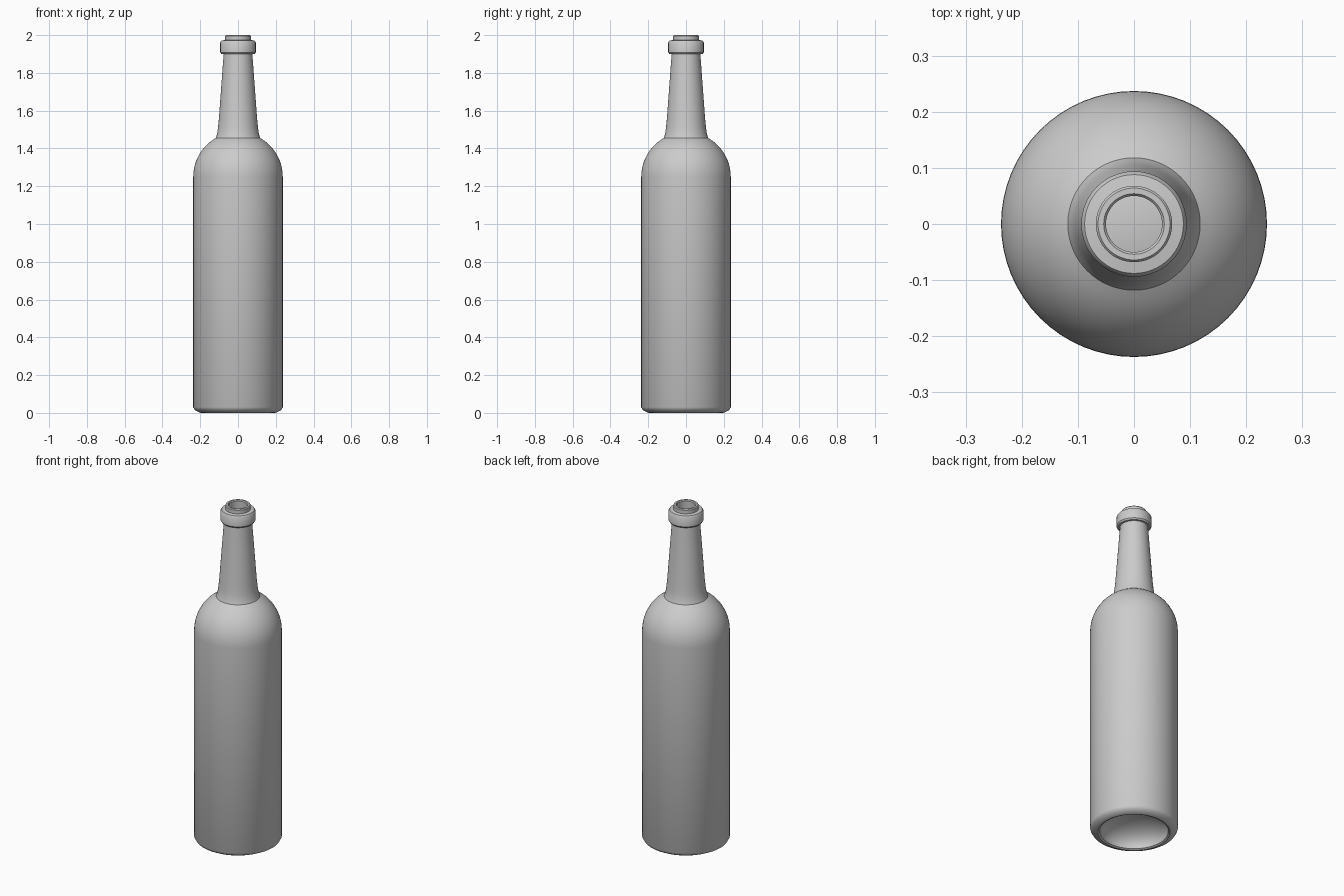
import bpy, bmesh, math

if "Cube" in bpy.data.objects:
    bpy.data.objects.remove(bpy.data.objects["Cube"])


def arc(r0, z0, r1, z1, n, quarter_start):
    """Quarter-ellipse points between two profile points, ends included."""
    pts = []
    for i in range(n + 1):
        a = math.pi / 2 * i / n
        s, c = math.sin(a), 1 - math.cos(a)
        u, v = (c, s) if quarter_start == "vertical" else (s, c)
        pts.append((r0 + (r1 - r0) * u, z0 + (z1 - z0) * v))
    return pts


def shoulder(r, z0, r_end, height, n=12):
    """Elliptical shoulder from the wall up to the neck radius."""
    end = math.acos(r_end / r)
    return [(r * math.cos(end * i / n), z0 + height * math.sin(end * i / n) / math.sin(end))
            for i in range(n + 1)]


def lathe(name, profile, segments=64):
    bm = bmesh.new()
    verts = [bm.verts.new((r, 0, z)) for r, z in profile]
    edges = [bm.edges.new(p) for p in zip(verts, verts[1:])]
    bmesh.ops.spin(bm, geom=verts + edges, cent=(0, 0, 0), axis=(0, 0, 1),
                   angle=2 * math.pi, steps=segments, use_merge=True)
    bmesh.ops.remove_doubles(bm, verts=bm.verts, dist=1e-5)
    bmesh.ops.recalc_face_normals(bm, faces=bm.faces)
    mesh = bpy.data.meshes.new(name)
    bm.to_mesh(mesh)
    bm.free()
    obj = bpy.data.objects.new(name, mesh)
    bpy.context.collection.objects.link(obj)
    bpy.context.view_layer.objects.active = obj
    obj.select_set(True)
    bpy.ops.object.shade_smooth_by_angle(angle=math.radians(35))
    return obj


# hollow underside, base edge and straight wall
outer = arc(0, 0.11, 0.185, 0.005, 10, "horizontal")
outer += [(0.195, 0), (0.205, 0.002), (0.228, 0.014), (0.237, 0.03), (0.237, 1.25)]
# shoulder and tapering neck
outer += shoulder(0.237, 1.25, 0.118, 0.205)[1:]
outer += [(0.111, 1.475), (0.106, 1.51), (0.101, 1.56), (0.076, 1.90)]
# collar and lip
outer += [(0.088, 1.90), (0.094, 1.908), (0.094, 1.962), (0.088, 1.971),
          (0.068, 1.974), (0.068, 1.995), (0.064, 2.0), (0.054, 2.0), (0.050, 1.995)]
# inside: bore, shoulder, wall and raised floor
inner = [(0.052, 1.90), (0.081, 1.56), (0.088, 1.49), (0.098, 1.445)]
inner += shoulder(0.217, 1.25, 0.098, 0.195)[-2::-1]
inner += [(0.217, 0.05), (0.205, 0.03), (0.188, 0.028)]
inner += arc(0, 0.13, 0.18, 0.03, 10, "horizontal")[::-1]

lathe("bottle", outer + inner)
